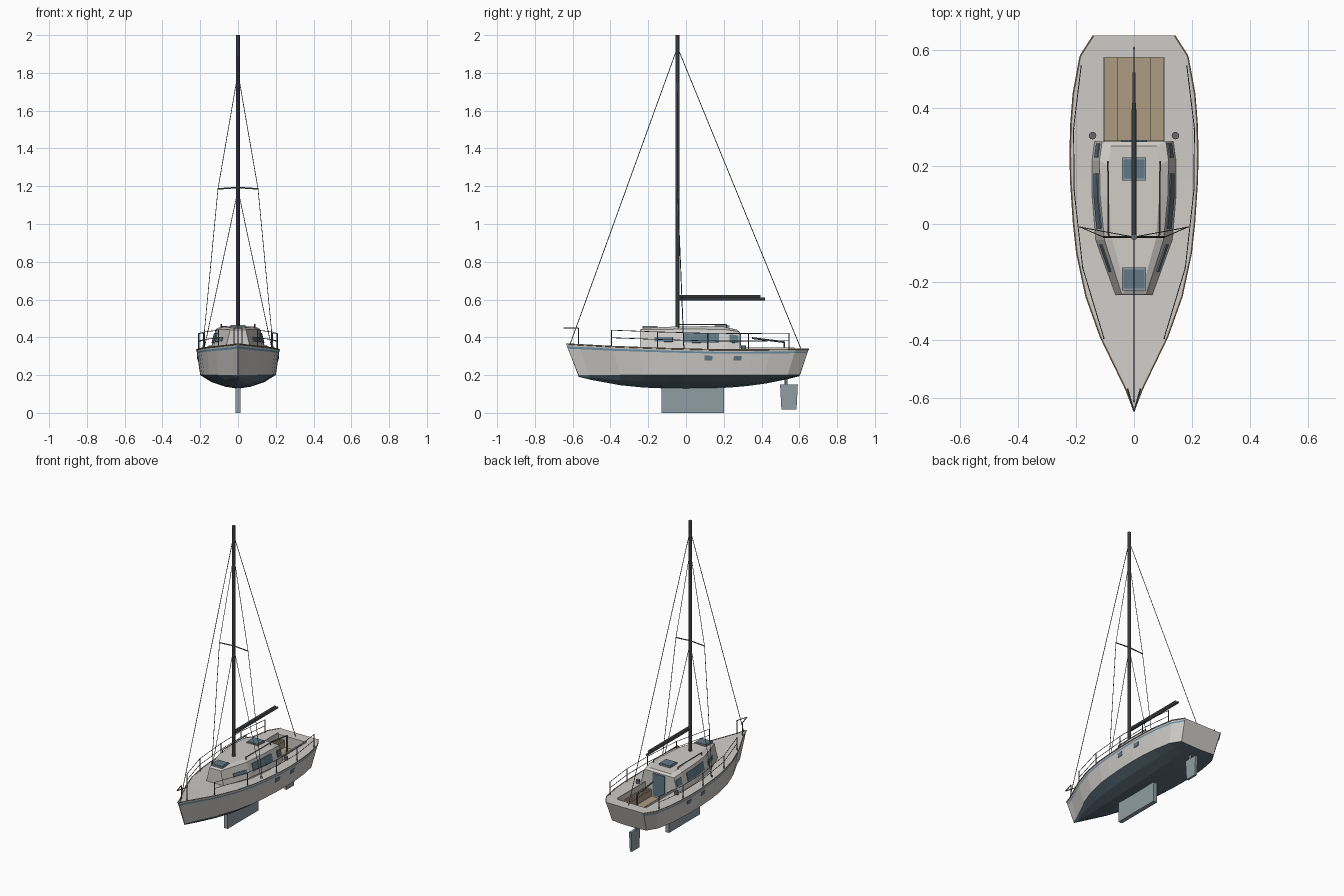
import bpy, bmesh, math
from mathutils import Vector, Matrix

if "Cube" in bpy.data.objects:
    bpy.data.objects.remove(bpy.data.objects["Cube"])


def mat(name, r, g, b):
    m = bpy.data.materials.new(name)
    m.diffuse_color = (r, g, b, 1)
    m.use_nodes = True
    m.node_tree.nodes["Principled BSDF"].inputs["Base Color"].default_value = m.diffuse_color
    return m


WHITE = mat("off_white", 0.62, 0.60, 0.57)
NAVY = mat("bottom_paint", 0.10, 0.15, 0.19)
BLUE = mat("blue_stripe", 0.16, 0.30, 0.42)
TEAK = mat("teak", 0.42, 0.33, 0.22)
METAL = mat("dark_metal", 0.13, 0.14, 0.15)
STEEL = mat("keel_grey", 0.28, 0.34, 0.37)
GLASS = mat("glass", 0.12, 0.19, 0.24)


def finish(name, bm, *mats):
    bmesh.ops.recalc_face_normals(bm, faces=bm.faces)
    me = bpy.data.meshes.new(name)
    bm.to_mesh(me)
    bm.free()
    for m in mats:
        me.materials.append(m)
    ob = bpy.data.objects.new(name, me)
    bpy.context.collection.objects.link(ob)
    return ob


def loft(name, rings, *mats, pick=None):
    """Skin closed rings of points and cap both ends."""
    bm = bmesh.new()
    vs = [[bm.verts.new(p) for p in ring] for ring in rings]
    n = len(vs[0])
    for a, b in zip(vs, vs[1:]):
        for i in range(n):
            j = (i + 1) % n
            f = bm.faces.new((a[i], a[j], b[j], b[i]))
            f.material_index = pick(i) if pick else 0
    bm.faces.new(vs[0])
    bm.faces.new(vs[-1])
    return finish(name, bm, *mats)


def box(name, lo, hi, m):
    ring = lambda z: [(lo[0], lo[1], z), (hi[0], lo[1], z), (hi[0], hi[1], z), (lo[0], hi[1], z)]
    return loft(name, [ring(lo[2]), ring(hi[2])], m)


def tube(name, pts, r, m, segs=6):
    bm = bmesh.new()
    for a, b in zip(pts, pts[1:]):
        a, b = Vector(a), Vector(b)
        d = b - a
        mx = Matrix.Translation((a + b) / 2) @ d.to_track_quat('Z', 'Y').to_matrix().to_4x4()
        bmesh.ops.create_cone(bm, cap_ends=True, segments=segs, radius1=r, radius2=r,
                              depth=d.length, matrix=mx)
    return finish(name, bm, m)


def interp(table, y):
    for (y0, v0), (y1, v1) in zip(table, table[1:]):
        if y <= y1:
            return v0 + (v1 - v0) * (y - y0) / (y1 - y0)
    return table[-1][1]


# Hull: half widths and deck heights along the length
BEAM = [(-0.635, 0.003), (-0.57, 0.028), (-0.39, 0.115), (-0.25, 0.165), (-0.1, 0.197), (0.0, 0.208),
        (0.15, 0.218), (0.25, 0.22), (0.35, 0.217), (0.45, 0.209), (0.58, 0.185), (0.65, 0.14)]
SHEER = [(-0.635, 0.365), (-0.4, 0.352), (-0.1, 0.341), (0.2, 0.333), (0.65, 0.337)]
WL = 0.2


def topside(y, t):
    """Point on the topsides: t=1 at the deck, 0 at the waterline."""
    k = 0.895 if y < 0 else 0.926
    return (interp(BEAM, y) * (0.91 + 0.09 * t), y * (k + (1 - k) * t),
            WL + (interp(SHEER, y) - WL) * t)


def station(y):
    half = [topside(y, t) for t in (1, 0.92, 0.85, 0)]
    x, yw, _ = half[-1]
    depth = 0.005 + 0.067 * (1 - (abs(y) / 0.65) ** 2.5)
    for fx, fd in ((0.71, 0.52), (0.36, 0.85)):
        half.append((x * fx, yw, WL - depth * fd))
    return half + [(0, yw, WL - depth)] + [(-a, b, c) for a, b, c in reversed(half)]


hull = loft("hull", [station(y) for y, _ in BEAM], WHITE, BLUE, NAVY,
            pick=lambda i: 1 if i in (1, 10) else 2 if 3 <= i <= 8 else 0)

# Cockpit well cut into the hull
well = box("cockpit_cutter", (-0.105, 0.285, 0.25), (0.105, 0.575, 0.45), WHITE)
well.hide_render = True
mod = hull.modifiers.new("cockpit", 'BOOLEAN')
mod.operation, mod.solver, mod.object = 'DIFFERENCE', 'EXACT', well
bpy.context.view_layer.objects.active = hull
bpy.ops.object.modifier_apply(modifier="cockpit")
bpy.data.objects.remove(well)

# Cockpit sole, benches with slats, and coaming
box("cockpit_sole", (-0.104, 0.286, 0.249), (0.104, 0.574, 0.262), TEAK)
for s in (-1, 1):
    box("bench", (min(s * .055, s * .104), 0.286, 0.26), (max(s * .055, s * .104), 0.574, 0.305), TEAK)
    for i in range(4):
        x = s * (0.061 + i * 0.0125)
        box("bench_slat", (x - 0.0045, 0.288, 0.304), (x + 0.0045, 0.572, 0.310), TEAK)
    box("coaming", (s * 0.104 - 0.003, 0.285, 0.30), (s * 0.104 + 0.003, 0.575, 0.347), WHITE)

# Keel and rudder
box("keel", (-0.014, -0.13, 0), (0.014, 0.2, 0.14), STEEL)
blade = lambda z, a, b, w: [(-w, a, z), (w, a, z), (w, b, z), (-w, b, z)]
loft("rudder", [blade(0.018, 0.505, 0.585, 0.007), blade(0.15, 0.498, 0.592, 0.009)], STEEL)
tube("rudder_stock", [(0, 0.53, 0.14), (0, 0.53, 0.20)], 0.008, STEEL)

# Cabin: base outline, top edge, and crowned roof
BASE = [(0.065, -0.245, 0.34), (0.135, -0.055, 0.33), (0.148, 0.10, 0.325),
        (0.147, 0.22, 0.325), (0.138, 0.285, 0.325)]
EDGE = [(0.042, -0.243, 0.440), (0.102, -0.055, 0.443), (0.117, 0.10, 0.443),
        (0.119, 0.22, 0.440), (0.110, 0.285, 0.428)]
ROOF = [(0.028, -0.225, 0.450), (0.075, -0.055, 0.457), (0.088, 0.10, 0.459),
        (0.088, 0.20, 0.457), (0.080, 0.270, 0.440)]
full = lambda h: h + [(-x, y, z) for x, y, z in reversed(h)]
loft("cabin", [full(BASE), full(EDGE), full(ROOF)], WHITE)


def cabin_window(seg, s, u0, u1, v0, v1):
    """Thin glass panel lying on one side facet of the cabin."""
    b0, b1, t0, t1 = map(Vector, (BASE[seg], BASE[seg + 1], EDGE[seg], EDGE[seg + 1]))
    at = lambda u, v: b0.lerp(b1, u).lerp(t0.lerp(t1, u), v)
    q = [at(u0, v0), at(u1, v0), at(u1, v1), at(u0, v1)]
    n = (q[1] - q[0]).cross(q[3] - q[0]).normalized()
    n = n if n.x > 0 else -n
    rings = [[p + n * o for p in q] for o in (-0.004, 0.004)]
    loft("cabin_window", [[(s * p.x, p.y, p.z) for p in r] for r in rings], GLASS)


for s in (-1, 1):
    cabin_window(0, s, 0.42, 0.92, 0.40, 0.62)
    cabin_window(1, s, 0.25, 1.0, 0.38, 0.82)
    cabin_window(2, s, 0.0, 0.62, 0.38, 0.82)
    cabin_window(3, s, 0.15, 0.88, 0.42, 0.80)
box("companionway_door", (-0.045, 0.28, 0.27), (0.045, 0.290, 0.42), GLASS)

# Roof hatches and handrails
for y, z in ((-0.19, 0.449), (0.19, 0.453)):
    box("hatch_frame", (-0.042, y - 0.039, z), (0.042, y + 0.039, z + 0.010), STEEL)
    box("hatch_glass", (-0.036, y - 0.033, z + 0.008), (0.036, y + 0.033, z + 0.012), GLASS)
for s in (-1, 1):
    tube("handrail", [(s * .088, -.04, .445), (s * .088, -.04, .468), (s * .09, .215, .468),
                      (s * .09, .215, .445)], 0.003, METAL)
    tube("winch", [(s * 0.143, 0.305, 0.33), (s * 0.143, 0.305, 0.356)], 0.013, METAL, 12)

# Hull portlights, toe rail, lifelines
for s in (-1, 1):
    for y in (0.122, 0.28):
        q = [topside(y + d, t) for d, t in ((-.021, .57), (.021, .57), (.021, .76), (-.021, .76))]
        loft("portlight", [[(s * (x + o), b, c) for x, b, c in q] for o in (-0.004, 0.003)], GLASS)
    tube("toe_rail", [(s * w, y, interp(SHEER, y)) for y, w in BEAM], 0.0035, TEAK)
    posts = [(s * (interp(BEAM, y) - 0.009), y, interp(SHEER, y)) for y in (-.395, -.15, .115, .33, .545)]
    for p in posts:
        tube("stanchion", [p, (p[0], p[1], p[2] + 0.087)], 0.003, METAL)
    for h in (0.046, 0.086):
        tube("lifeline", [(x, y, z + h) for x, y, z in posts], 0.0018, METAL)
    tube("pulpit", [(s * 0.022, -0.57, 0.36), (s * 0.022, -0.57, 0.45), (0, -0.647, 0.45)], 0.003, METAL)

# Mast, boom, stowed sail batten, spreaders
MY = -0.045
tube("mast", [(0, MY, 0.44), (0, MY, 2.0)], 0.0105, METAL, 10)
tube("boom", [(0, MY, 0.603), (0, 0.418, 0.603)], 0.007, METAL, 8)
tube("boom_cover", [(0, MY, 0.617), (0, 0.395, 0.617)], 0.008, METAL, 8)

# Standing rigging
tube("forestay", [(0, MY, 1.935), (0, -0.615, 0.36)], 0.002, METAL)
tube("backstay", [(0, MY, 1.935), (0, 0.61, 0.335)], 0.002, METAL)
for s in (-1, 1):
    tube("spreader", [(0, MY, 1.193), (s * 0.106, MY, 1.186)], 0.004, METAL)
    tube("upper_shroud", [(0, MY, 1.80), (s * 0.106, MY, 1.186), (s * 0.187, -0.01, 0.336)], 0.0018, METAL)
    tube("lower_shroud", [(0, MY, 1.18), (s * 0.18, -0.012, 0.336)], 0.0018, METAL)

# Tiller
tube("tiller", [(0, 0.52, 0.26), (0, 0.52, 0.375), (0, 0.35, 0.396)], 0.005, METAL)
